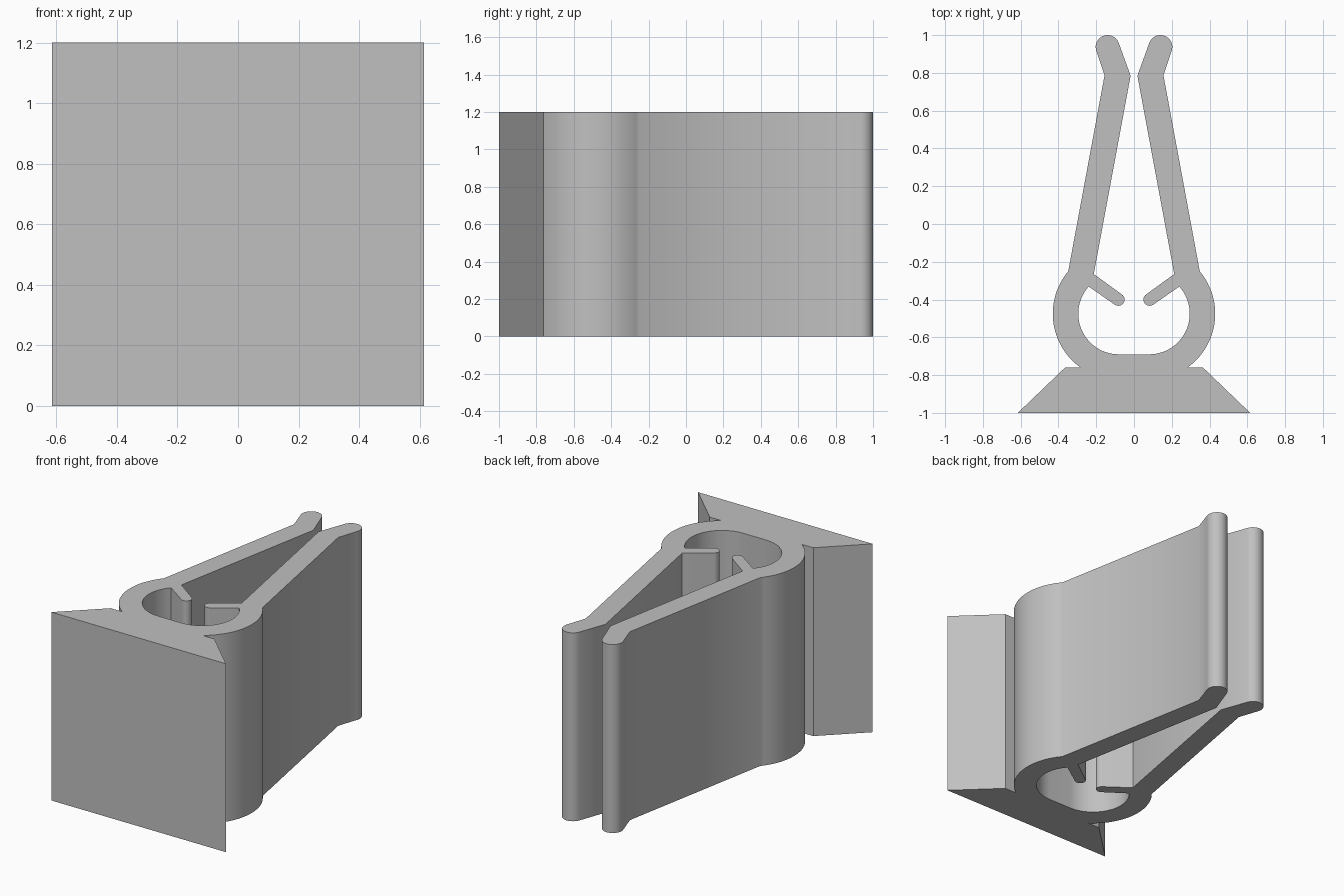
import bpy
import bmesh
from math import cos, sin, radians

HEIGHT = 1.2

if "Cube" in bpy.data.objects:
    bpy.data.objects.remove(bpy.data.objects["Cube"], do_unlink=True)


def arc(cx, cy, r, start, end, steps):
    """Points along a circular arc, angles in degrees."""
    angles = [radians(start + (end - start) * i / steps) for i in range(steps + 1)]
    return [(cx + r * cos(a), cy + r * sin(a)) for a in angles]


# Left half of the clip's cross-section, from the foot round to the loop floor
half = [(0.615, -1.0), (0.365, -0.76)]            # wedge foot
half += arc(0.08, -0.475, 0.35, -54.5, 40, 24)    # outside of spring loop
half += [(0.156, 0.787)]                          # outside of arm
half += arc(0.14, 0.937, 0.063, -20, 160, 20)     # rounded flared tip
half += [(0.018, 0.785), (0.213, -0.265)]         # inside of arm
half += arc(0.083, -0.4, 0.033, 125, 305, 14)     # rounded inner barb
half += arc(0.08, -0.475, 0.215, 42, -90, 28)     # inside of spring loop

outline = half + [(-x, y) for x, y in reversed(half)]

# Extrude the mirrored outline into a solid
bm = bmesh.new()
base = bm.faces.new([bm.verts.new((x, y, 0)) for x, y in outline])
extruded = bmesh.ops.extrude_face_region(bm, geom=[base], use_keep_orig=True)
top_verts = [g for g in extruded["geom"] if isinstance(g, bmesh.types.BMVert)]
bmesh.ops.translate(bm, verts=top_verts, vec=(0, 0, HEIGHT))
bmesh.ops.recalc_face_normals(bm, faces=bm.faces)
mesh = bpy.data.meshes.new("spring_clip")
bm.to_mesh(mesh)
bm.free()

clip = bpy.data.objects.new("spring_clip", mesh)
bpy.context.collection.objects.link(clip)

# Plain grey material
grey = bpy.data.materials.new("plain_grey")
grey.use_nodes = True
colour = (0.53, 0.53, 0.53, 1)
grey.diffuse_color = colour
grey.node_tree.nodes["Principled BSDF"].inputs["Base Color"].default_value = colour
mesh.materials.append(grey)

# Smooth curved walls, crisp ends and corners
bpy.ops.object.select_all(action="DESELECT")
clip.select_set(True)
bpy.context.view_layer.objects.active = clip
bpy.ops.object.shade_smooth_by_angle(angle=radians(35))
